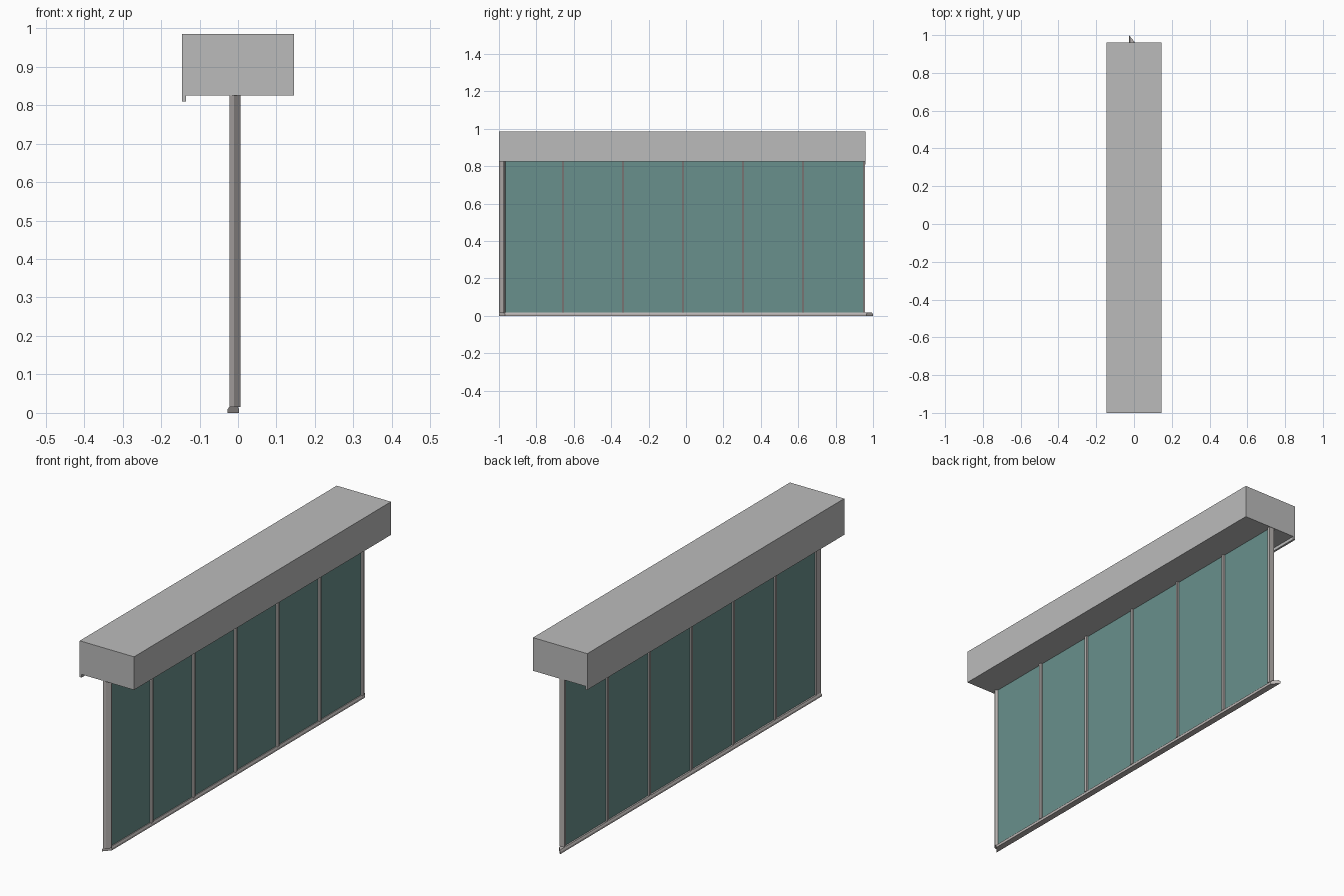
import bpy
import bmesh

cube = bpy.data.objects.get("Cube")
if cube:
    bpy.data.objects.remove(cube, do_unlink=True)


def material(name, rgb):
    m = bpy.data.materials.new(name)
    m.use_nodes = True
    m.diffuse_color = (*rgb, 1)
    m.node_tree.nodes["Principled BSDF"].inputs["Base Color"].default_value = (*rgb, 1)
    return m


GREY = material("light grey", (0.50, 0.50, 0.50))
FRAME = material("warm grey metal", (0.48, 0.45, 0.44))
GLASS = material("teal glass", (0.14, 0.28, 0.265))


def loft(name, mat, lower, upper):
    """Solid joining two matching rings of points."""
    bm = bmesh.new()
    a = [bm.verts.new(p) for p in lower]
    b = [bm.verts.new(p) for p in upper]
    bm.faces.new(a)
    bm.faces.new(b)
    for i in range(len(a)):
        j = (i + 1) % len(a)
        bm.faces.new((a[i], a[j], b[j], b[i]))
    bmesh.ops.recalc_face_normals(bm, faces=bm.faces)
    mesh = bpy.data.meshes.new(name)
    bm.to_mesh(mesh)
    bm.free()
    mesh.materials.append(mat)
    ob = bpy.data.objects.new(name, mesh)
    bpy.context.collection.objects.link(ob)
    return ob


def prism(name, mat, plan, z0, z1):
    return loft(name, mat, [(x, y, z0) for x, y in plan], [(x, y, z1) for x, y in plan])


def box(name, mat, x0, x1, y0, y1, z0, z1):
    return prism(name, mat, [(x0, y0), (x1, y0), (x1, y1), (x0, y1)], z0, z1)


TOP = 0.825
SILL = 0.015

# Header with its hanging lip
box("header", GREY, -0.145, 0.145, -1.0, 0.96, TOP, 0.985)
box("header_lip", GREY, -0.145, -0.135, -1.0, 0.96, 0.81, TOP)

# Bottom rail, mitred at both ends
rail = [(-0.027, 0), (0.003, 0), (0.003, 0.009), (-0.001, 0.017), (-0.022, 0.017), (-0.027, 0.009)]
loft("bottom_rail", FRAME,
     [(x, -1.0 + (x + 0.027) * 1.1, z) for x, z in rail],
     [(x, 1.0 - (x + 0.027) * 1.2, z) for x, z in rail])

# Corner post at the front end, slim post at the back end
prism("front_post", FRAME,
      [(-0.022, -0.999), (-0.010, -0.993), (0.006, -0.975), (0.006, -0.971),
       (-0.005, -0.964), (-0.022, -0.964)], SILL, TOP)
box("back_post", FRAME, -0.022, 0.004, 0.946, 0.958, SILL, TOP)

# Mullions between six glass panes
STEP = 0.3208
START = -0.978
for i in range(6):
    y = START + i * STEP
    box(f"glass_pane_{i + 1}", GLASS, -0.014, -0.006, y, y + STEP, SILL, TOP)
    if i:
        box(f"mullion_{i}", FRAME, -0.022, 0.004, y - 0.006, y + 0.006, SILL, TOP)
